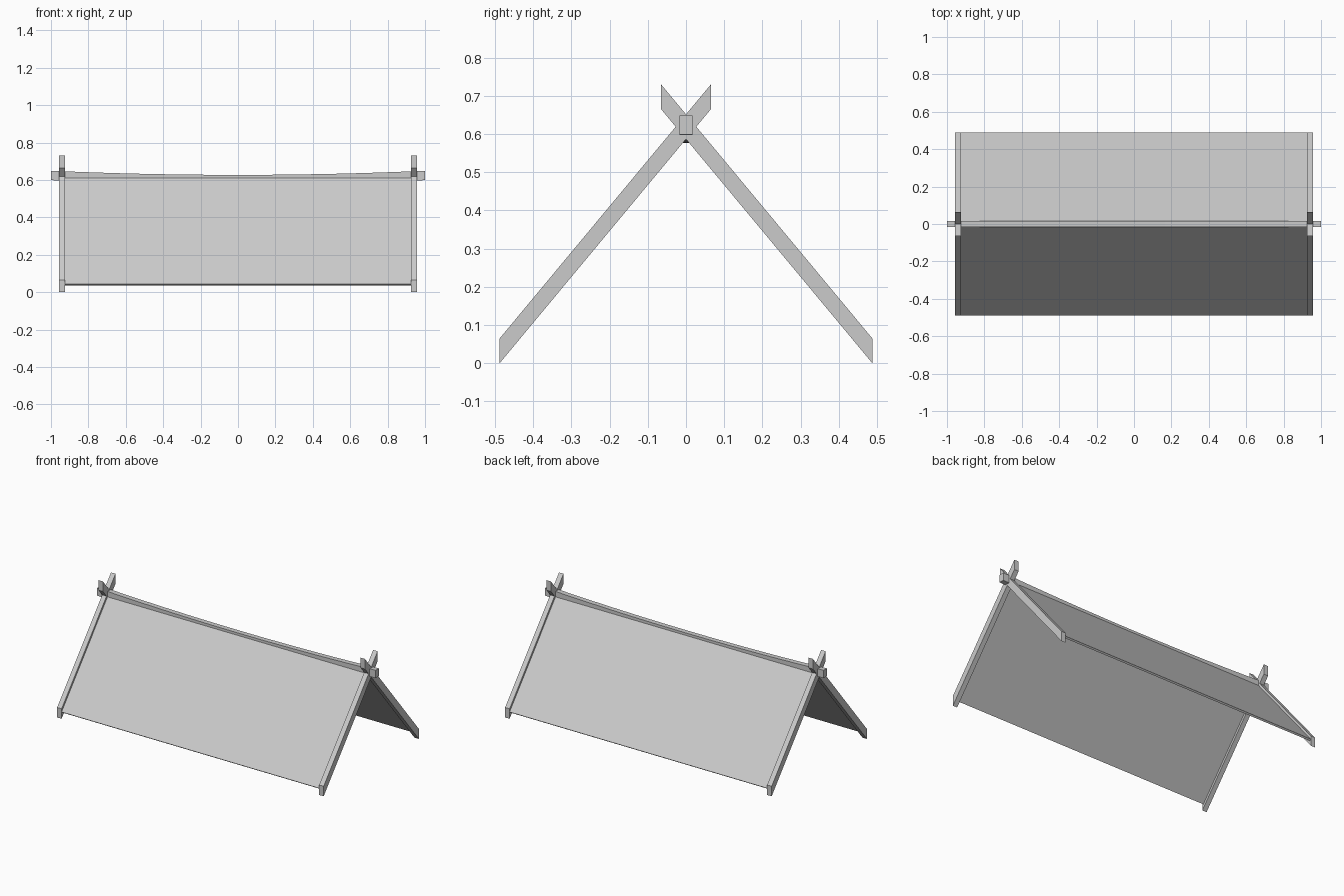
import bpy
import bmesh
from mathutils import Vector

cube = bpy.data.objects.get("Cube")
if cube:
    bpy.data.objects.remove(cube, do_unlink=True)

grey = bpy.data.materials.new("light_grey")
grey.use_nodes = True
grey.diffuse_color = (0.6, 0.6, 0.6, 1)
grey.node_tree.nodes["Principled BSDF"].inputs["Base Color"].default_value = grey.diffuse_color


def loft(name, profile, stations):
    """Sweep a (y, z) profile along x; stations are (x, lift) pairs."""
    bm = bmesh.new()
    rings = [[bm.verts.new((x, y, z + lift)) for y, z in profile] for x, lift in stations]
    n = len(profile)
    for a, b in zip(rings, rings[1:]):
        for i in range(n):
            j = (i + 1) % n
            bm.faces.new((a[i], a[j], b[j], b[i]))
    bm.faces.new(rings[0])
    bm.faces.new(rings[-1])
    bmesh.ops.recalc_face_normals(bm, faces=bm.faces)
    mesh = bpy.data.meshes.new(name)
    bm.to_mesh(mesh)
    bm.free()
    mesh.materials.append(grey)
    obj = bpy.data.objects.new(name, mesh)
    bpy.context.collection.objects.link(obj)
    return obj


# Leaning leg boards with plumb-cut ends, as drawn on the front slope
foot, tip = Vector((-0.488, 0)), Vector((0.065, 0.665))
plumb = Vector((0, 0.065))
leg = [foot, tip, tip + plumb, foot + plumb]

# Thin cloth panel running between the legs, with a square-cut lower hem
slope = (tip - foot).normalized()
normal = Vector((-slope.y, slope.x))
hem = Vector((-0.488, 0.044))
hem_in = hem - normal * 0.012
run = slope * 0.745
panel = [hem, hem_in, hem_in + run, hem + run]

for side, sign in (("front", 1), ("back", -1)):
    loft(side + "_panel", [(sign * y, z) for y, z in panel], [(-0.93, 0), (0.93, 0)])
    for hand, x in (("left", 0.941), ("right", -0.941)):
        loft(f"{side}_{hand}_leg", [(sign * y, z) for y, z in leg],
             [(x - 0.016, 0), (x + 0.016, 0)])

# Ridge pole that sags a little in the middle
w, low, high = 0.0165, 0.577, 0.627
steps = 12
path = [(2 * i / steps - 1, 0.022 * (2 * i / steps - 1) ** 2) for i in range(steps + 1)]
loft("ridge_pole", [(-w, low), (w, low), (w, high), (-w, high)], path)
